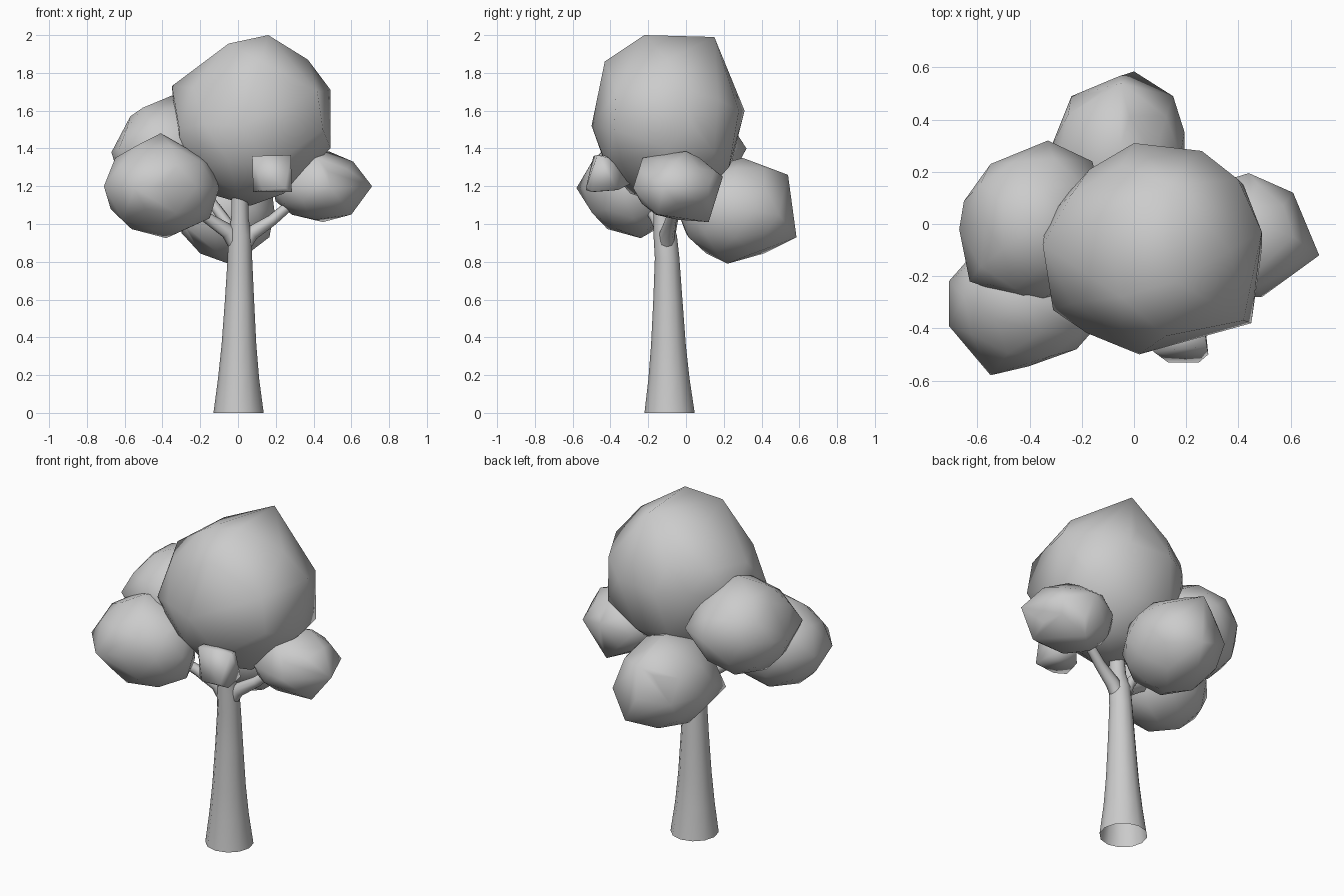
import bpy, bmesh, math
from mathutils import Vector


def finish(name, bm):
    bmesh.ops.recalc_face_normals(bm, faces=bm.faces)
    me = bpy.data.meshes.new(name)
    bm.to_mesh(me)
    bm.free()
    me.polygons.foreach_set("use_smooth", [True] * len(me.polygons))
    ob = bpy.data.objects.new(name, me)
    bpy.context.collection.objects.link(ob)
    return ob


def tube(name, path, sides, flat=False):
    """Open tube through (x, y, z, radius) points; flat keeps rings horizontal."""
    bm = bmesh.new()
    pts = [Vector(p[:3]) for p in path]
    rings = []
    for i, p in enumerate(pts):
        t = Vector((0, 0, 1)) if flat else (pts[min(i + 1, len(pts) - 1)] - pts[max(i - 1, 0)]).normalized()
        q = Vector((0, 0, 1)).rotation_difference(t)
        ring = []
        for k in range(sides):
            a = math.tau * k / sides
            ring.append(bm.verts.new(p + q @ Vector((math.cos(a), math.sin(a), 0)) * path[i][3]))
        rings.append(ring)
    for a, b in zip(rings, rings[1:]):
        for k in range(sides):
            j = (k + 1) % sides
            bm.faces.new((a[k], a[j], b[j], b[k]))
    return finish(name, bm)


def leaf_clump(name, lo, hi, corners, subdiv=2):
    """Low-poly ball filling a box, with vertices pulled out to given corners."""
    lo, hi = Vector(lo), Vector(hi)
    c, r = (lo + hi) / 2, (hi - lo) / 2
    src = bmesh.new()
    bmesh.ops.create_icosphere(src, subdivisions=subdiv, radius=1)
    pts = [c + Vector((v.co.x * r.x, v.co.y * r.y, v.co.z * r.z)) * 0.985 for v in src.verts]
    src.free()
    free = set(range(len(pts)))
    for co in map(Vector, corners):
        i = min(free, key=lambda n: (pts[n] - co).length)
        pts[i] = co
        free.discard(i)
    bm = bmesh.new()
    for p in pts:
        bm.verts.new(p)
    bmesh.ops.convex_hull(bm, input=bm.verts)
    bmesh.ops.delete(bm, geom=[v for v in bm.verts if not v.link_faces], context='VERTS')
    return finish(name, bm)


# Trunk, leaning slightly and open at the base
tube("trunk", [(0.003, -0.087, 0, 0.133), (0.003, -0.09, 0.18, 0.109),
               (0.005, -0.093, 0.36, 0.092), (0.008, -0.096, 0.6, 0.077),
               (0.01, -0.10, 0.82, 0.065), (0.01, -0.11, 0.94, 0.062),
               (0.01, -0.125, 1.03, 0.046), (0.01, -0.14, 1.2, 0.042)], 12, flat=True)

# Branches reaching into the leaf clumps
root = (0.01, -0.105, 0.85, 0.04)
tube("branch_left", [root, (-0.05, -0.12, 0.96, 0.042), (-0.16, -0.16, 1.03, 0.03), (-0.3, -0.22, 1.12, 0.025)], 8)
tube("branch_right", [root, (0.07, -0.1, 0.95, 0.04), (0.18, -0.08, 1.02, 0.03), (0.32, -0.05, 1.14, 0.025)], 8)
tube("branch_back_left", [root, (-0.04, -0.08, 0.98, 0.03), (-0.2, -0.03, 1.2, 0.022)], 8)

# Main crown
leaf_clump("crown", (-0.36, -0.5, 1.09), (0.49, 0.31, 1.97), [
    (0.14, 0.15, 1.99), (0.16, -0.22, 2.0), (-0.05, -0.28, 1.955), (-0.35, -0.08, 1.73),
    (0.37, -0.1, 1.87), (0.49, -0.03, 1.71), (0.49, -0.1, 1.4), (0, 0.31, 1.6),
    (0.26, 0.28, 1.6), (0.02, -0.5, 1.52), (0.12, -0.43, 1.86), (-0.31, -0.33, 1.5),
    (0.45, -0.38, 1.5), (-0.17, 0.21, 1.6), (0.42, -0.37, 1.7), (0.4, 0.17, 1.66),
    (0.42, 0.15, 1.38)])

# Surrounding clumps
leaf_clump("clump_front_left", (-0.71, -0.55, 0.93), (-0.1, -0.02, 1.46), [
    (-0.41, -0.3, 1.48), (-0.55, -0.58, 1.19), (-0.71, -0.39, 1.2), (-0.71, -0.22, 1.2),
    (-0.22, -0.48, 1.2), (-0.38, -0.24, 0.925), (-0.61, -0.35, 1.02), (-0.65, -0.28, 1.35),
    (-0.1, -0.28, 1.19), (-0.15, -0.28, 1.03), (-0.2, -0.3, 1.36)])
leaf_clump("clump_back_left", (-0.67, -0.31, 1.11), (-0.1, 0.3, 1.66), [
    (-0.67, -0.02, 1.38), (-0.55, 0.23, 1.4), (-0.33, 0.32, 1.4), (-0.16, 0.24, 1.4),
    (-0.57, 0, 1.57), (-0.63, -0.22, 1.4), (-0.35, 0, 1.68)])
leaf_clump("clump_back", (-0.33, -0.05, 0.8), (0.21, 0.57, 1.34), [
    (0, 0.585, 0.93), (-0.05, 0.54, 1.26), (-0.24, 0.49, 1.05), (0.15, 0.49, 1.05),
    (-0.05, 0.22, 0.79), (-0.32, 0.29, 1.05), (-0.05, 0.3, 1.35), (-0.29, 0.03, 1.0)])
leaf_clump("clump_right", (0.17, -0.28, 1.02), (0.65, 0.19, 1.38), [
    (0.71, -0.12, 1.2), (0.61, 0.12, 1.2), (0.44, 0.195, 1.25), (0.49, -0.28, 1.19),
    (0.48, 0, 1.385), (0.6, -0.15, 1.05), (0.45, 0.12, 1.01), (0.61, -0.05, 1.33),
    (0.42, -0.23, 1.35)])

# Small boxy clump at the front, tapering back under the crown
leaf_clump("clump_front_small", (0.08, -0.53, 1.18), (0.28, -0.3, 1.36), [
    (0.075, -0.49, 1.36), (0.28, -0.47, 1.365), (0.08, -0.48, 1.17), (0.285, -0.5, 1.17),
    (0.13, -0.53, 1.18), (0.25, -0.53, 1.19), (0.08, -0.41, 1.36), (0.27, -0.41, 1.35),
    (0.1, -0.37, 1.18), (0.27, -0.36, 1.18), (0.18, -0.28, 1.22)], 1)
